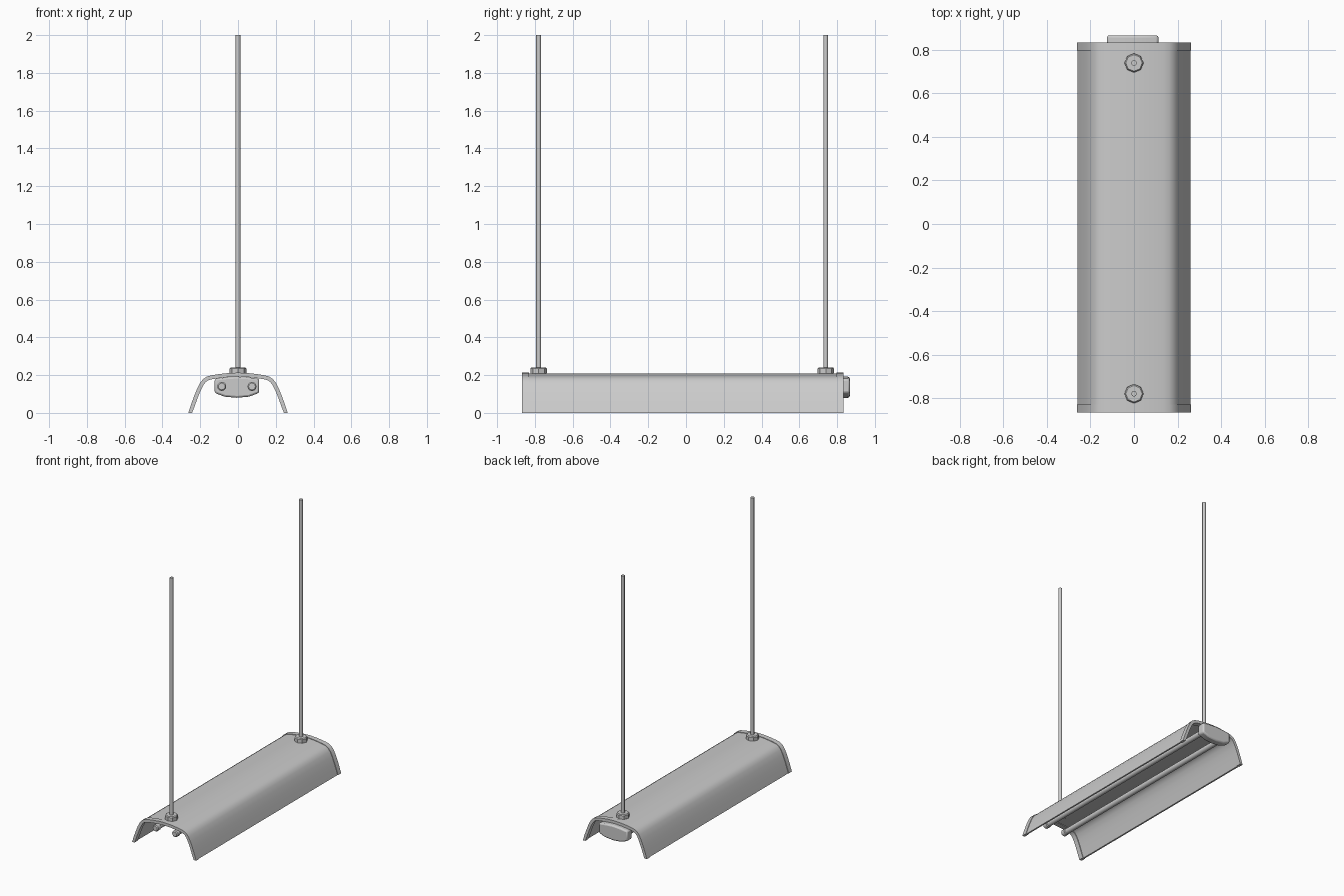
import bpy, bmesh, math
from mathutils import Vector

if "Cube" in bpy.data.objects:
    bpy.data.objects.remove(bpy.data.objects["Cube"])

# Right half of the shade's outer curve (x, z), from crown to rim
HALF = [(0, .213), (.05, .211), (.095, .206), (.135, .200), (.163, .193), (.184, .180),
        (.200, .160), (.217, .127), (.234, .085), (.249, .043), (.263, 0)]
ARCH = [Vector((-x, z)) for x, z in HALF[:0:-1]] + [Vector(p) for p in HALF]


def inset(pts, d):
    """Move the open arch inwards by d, keeping its rims on the floor."""
    out = []
    last = len(pts) - 1
    for i, p in enumerate(pts):
        t = (pts[min(i + 1, last)] - pts[max(i - 1, 0)]).normalized()
        q = p + Vector((t.y, -t.x)) * d
        if i in (0, last):
            q.y = 0
        out.append(q)
    return out


def finish(name, bm, angle=35):
    bmesh.ops.recalc_face_normals(bm, faces=bm.faces)
    mesh = bpy.data.meshes.new(name)
    bm.to_mesh(mesh)
    bm.free()
    ob = bpy.data.objects.new(name, mesh)
    bpy.context.collection.objects.link(ob)
    bpy.ops.object.select_all(action='DESELECT')
    bpy.context.view_layer.objects.active = ob
    ob.select_set(True)
    bpy.ops.object.shade_smooth_by_angle(angle=math.radians(angle))
    return ob


def arch_shell(name, d_out, d_in, y0, y1):
    """Curved sheet between two insets of the arch, running along y."""
    bm = bmesh.new()
    rings = [[bm.verts.new((p.x, y, p.y)) for p in inset(ARCH, d)]
             for d, y in ((d_out, y0), (d_out, y1), (d_in, y1), (d_in, y0))]
    for a in range(4):
        r, s = rings[a], rings[(a + 1) % 4]
        for i in range(len(r) - 1):
            bm.faces.new((r[i], r[i + 1], s[i + 1], s[i]))
    for i in (0, -1):
        bm.faces.new([r[i] for r in rings])
    return finish(name, bm)


def lathe(name, profile, sides, origin, axis='Z', angle=35):
    """Closed turned part from (radius, height) pairs."""
    bm = bmesh.new()
    rings = []
    for r, h in profile:
        ring = []
        for k in range(sides):
            a = 2 * math.pi * k / sides
            u, v = r * math.cos(a), r * math.sin(a)
            co = (u, v, h) if axis == 'Z' else (u, h, v)
            ring.append(bm.verts.new(Vector(co) + Vector(origin)))
        rings.append(ring)
    for r, s in zip(rings, rings[1:]):
        for k in range(sides):
            n = (k + 1) % sides
            bm.faces.new((r[k], r[n], s[n], s[k]))
    bm.faces.new(rings[0])
    bm.faces.new(rings[-1])
    return finish(name, bm, angle)


# Reflector shade with a slightly thicker band at each end
arch_shell("shade", .004, .016, -.83, .80)
arch_shell("front_end_band", 0, .021, -.867, -.83)
arch_shell("rear_end_band", 0, .021, .798, .835)

# Hanging rods with octagonal collars
for label, y in (("front", -.78), ("rear", .74)):
    lathe(label + "_collar", [(.034, .195), (.044, .208), (.044, .234), (.038, .241)],
          8, (0, y, 0), angle=25)
    lathe(label + "_rod", [(.013, .23), (.013, 2.0)], 8, (0, y, 0), angle=50)

# Pair of lamp tubes with end caps
for label, x in (("left", -.086), ("right", .074)):
    lathe(label + "_tube", [(.020, -.82), (.020, .84)], 12, (x, 0, .14), 'Y')
    lathe(label + "_tube_cap", [(.018, -.85), (.024, -.844), (.024, -.815), (.020, -.81)],
          12, (x, 0, .14), 'Y')

# Rear socket housing, bevelled
outline = [(-.118, .180), (-.06, .188), (0, .192), (.06, .188), (.118, .180),
           (.118, .106), (.065, .086), (0, .080), (-.065, .086), (-.118, .106)]
bm = bmesh.new()
front, back = ([bm.verts.new((x - .006, y, z)) for x, z in outline] for y in (.81, .867))
bm.faces.new(front)
bm.faces.new(back)
for i in range(len(outline)):
    j = (i + 1) % len(outline)
    bm.faces.new((front[i], front[j], back[j], back[i]))
housing = finish("socket_housing", bm)
bev = housing.modifiers.new("soft_edges", 'BEVEL')
bev.width = .01
bev.segments = 2
bev.limit_method = 'ANGLE'
bev.angle_limit = math.radians(40)
